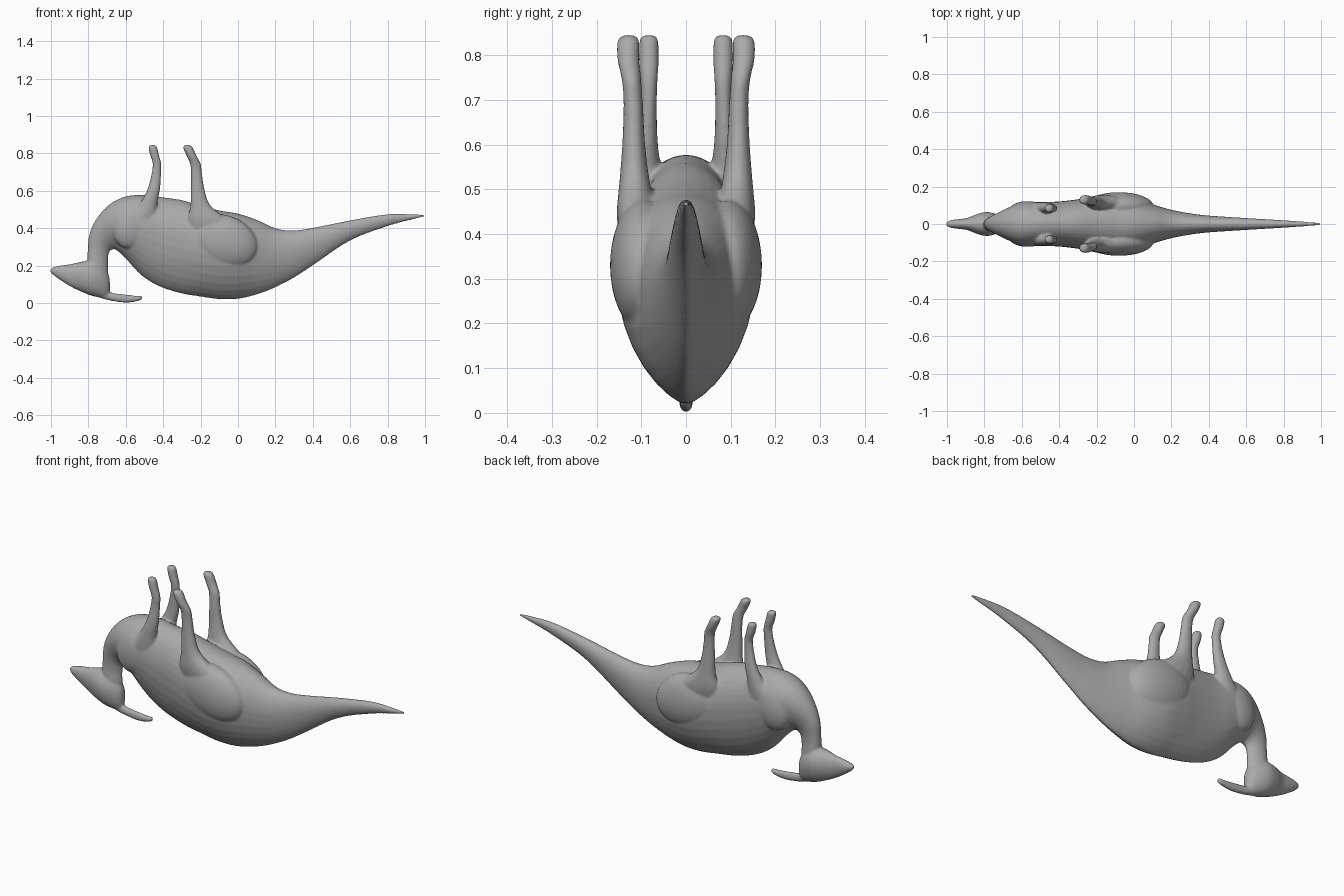
import bpy, bmesh, math
from mathutils import Vector

if "Cube" in bpy.data.objects:
    bpy.data.objects.remove(bpy.data.objects["Cube"])

hide = bpy.data.materials.new("grey_hide")
hide.diffuse_color = (0.4, 0.4, 0.4, 1)
hide.use_nodes = True
hide.node_tree.nodes["Principled BSDF"].inputs["Base Color"].default_value = hide.diffuse_color


def spline(rows, steps):
    """Smoothly interpolate rows of numbers (Catmull-Rom)."""
    out = []
    for i in range(len(rows) - 1):
        p = [rows[max(0, min(len(rows) - 1, i + j))] for j in (-1, 0, 1, 2)]
        for s in range(steps):
            t = s / steps
            out.append([0.5 * (2 * b + (c - a) * t + (2 * a - 5 * b + 4 * c - d) * t * t
                               + (3 * b - a - 3 * c + d) * t ** 3) for a, b, c, d in zip(*p)])
    return out + [list(rows[-1])]


def skin(name, rings):
    """Closed tube through the rings, with rounded-off flat ends."""
    bm = bmesh.new()
    vs = [[bm.verts.new(p) for p in r] for r in rings]
    n = len(vs[0])
    for a, b in zip(vs, vs[1:]):
        for i in range(n):
            bm.faces.new((a[i], a[(i + 1) % n], b[(i + 1) % n], b[i]))
    bm.faces.new(vs[0])
    bm.faces.new(vs[-1])
    bmesh.ops.recalc_face_normals(bm, faces=bm.faces[:])
    me = bpy.data.meshes.new(name)
    bm.to_mesh(me)
    bm.free()
    me.materials.append(hide)
    ob = bpy.data.objects.new(name, me)
    bpy.context.collection.objects.link(ob)
    return ob


def slab(name, rows, k=0.5, power=1.0, n=32):
    """Rows: back x, back z, belly x, belly z, half width. k = widest fraction."""
    rings = []
    for xa, za, xb, zb, w in spline(rows, 5):
        ring = []
        for i in range(n):
            t = 2 * math.pi * i / n
            c, sn = -math.cos(t), math.sin(t)
            s = k + c * (k if c < 0 else 1 - k)
            y = math.copysign(abs(sn) ** (power if c < 0 else 1), sn) * max(w, 0.004)
            ring.append((xa + (xb - xa) * s, y, za + (zb - za) * s))
        rings.append(ring)
    return skin(name, rings)


def limb(name, rows, side, n=16):
    """Rows: x, y, z, radius in x, radius in y; mirrored by side."""
    return skin(name, [[(x + rx * math.cos(2 * math.pi * i / n),
                         side * (y + ry * math.sin(2 * math.pi * i / n)), z)
                        for i in range(n)] for x, y, z, rx, ry in spline(rows, 5)])


def ball(name, loc, scale, tilt=0):
    bpy.ops.mesh.primitive_uv_sphere_add(segments=32, ring_count=20, location=loc,
                                         rotation=(0, tilt, 0))
    ob = bpy.context.object
    ob.name, ob.scale = name, scale
    ob.data.materials.append(hide)
    return ob


# Tail and trunk, curling round the chest into the neck
trunk = slab("trunk", [
    (1.0, .463, .995, .473, .006), (.93, .445, .93, .475, .011), (.8, .41, .8, .475, .02),
    (.6, .333, .6, .442, .032), (.4, .2, .4, .402, .045), (.3, .135, .29, .388, .058),
    (.2, .083, .2, .4, .076), (.1, .045, .1, .445, .105), (0, .022, 0, .478, .14),
    (-.1, .02, -.1, .495, .155), (-.2, .034, -.2, .52, .148), (-.3, .05, -.3, .55, .132),
    (-.42, .088, -.4, .565, .12), (-.52, .15, -.5, .577, .118), (-.6, .237, -.6, .57, .113),
    (-.64, .275, -.69, .525, .088), (-.665, .288, -.76, .445, .06),
    (-.688, .27, -.795, .365, .043), (-.695, .22, -.803, .29, .037),
    (-.695, .17, -.805, .22, .04), (-.71, .12, -.8, .14, .03)], k=0.6, power=1.4)

# Wedge-shaped head with a beak
head = slab("head", [
    (-1.004, .165, -1.004, .183, .008), (-.985, .147, -.98, .193, .02),
    (-.94, .115, -.94, .202, .026), (-.89, .085, -.89, .209, .033),
    (-.83, .057, -.83, .222, .056), (-.78, .038, -.78, .225, .064),
    (-.73, .028, -.73, .205, .05), (-.7, .03, -.695, .16, .03),
    (-.685, .05, -.685, .12, .01)], k=0.55)

# Thin crest sweeping back from the skull
crest = slab("head_crest", [
    (-.82, .055, -.79, .12, .024), (-.74, .028, -.73, .085, .022),
    (-.68, .012, -.68, .057, .017), (-.6, .001, -.6, .046, .015),
    (-.545, .008, -.55, .04, .014), (-.52, .015, -.522, .041, .012),
    (-.511, .024, -.511, .036, .006)])

parts = [trunk, head, crest]
for side in (-1, 1):
    parts.append(limb("front_leg", [
        (-.457, .083, .845, .012, .012), (-.456, .083, .835, .023, .021),
        (-.446, .083, .79, .024, .023), (-.433, .083, .745, .023, .02),
        (-.437, .084, .69, .026, .019), (-.45, .087, .61, .034, .024),
        (-.475, .085, .54, .045, .03), (-.51, .08, .45, .07, .036),
        (-.53, .07, .36, .06, .03)], side))
    parts.append(limb("hind_leg", [
        (-.272, .128, .845, .014, .014), (-.268, .129, .832, .026, .025),
        (-.25, .129, .79, .027, .025), (-.228, .122, .745, .029, .022),
        (-.222, .118, .69, .03, .022), (-.215, .117, .6, .038, .026),
        (-.2, .115, .52, .055, .034), (-.16, .11, .44, .11, .045),
        (-.12, .1, .36, .13, .045)], side))
    # Haunch and shoulder muscles
    parts.append(ball("haunch", (-.08, side * .095, .33), (.19, .075, .14), .35))
    parts.append(ball("shoulder", (-.57, side * .07, .41), (.1, .052, .12), .3))

# Fuse everything into one soft skin
bpy.ops.object.select_all(action='DESELECT')
for ob in parts:
    ob.select_set(True)
bpy.context.view_layer.objects.active = trunk
bpy.ops.object.join()
trunk.name = "crested_dinosaur_body"
fuse = trunk.modifiers.new("fuse", 'REMESH')
fuse.mode, fuse.voxel_size, fuse.use_smooth_shade = 'VOXEL', 0.006, True
soft = trunk.modifiers.new("soften", 'SMOOTH')
soft.factor, soft.iterations = 0.5, 8
for m in ("fuse", "soften"):
    bpy.ops.object.modifier_apply(modifier=m)
bpy.ops.object.shade_smooth()
